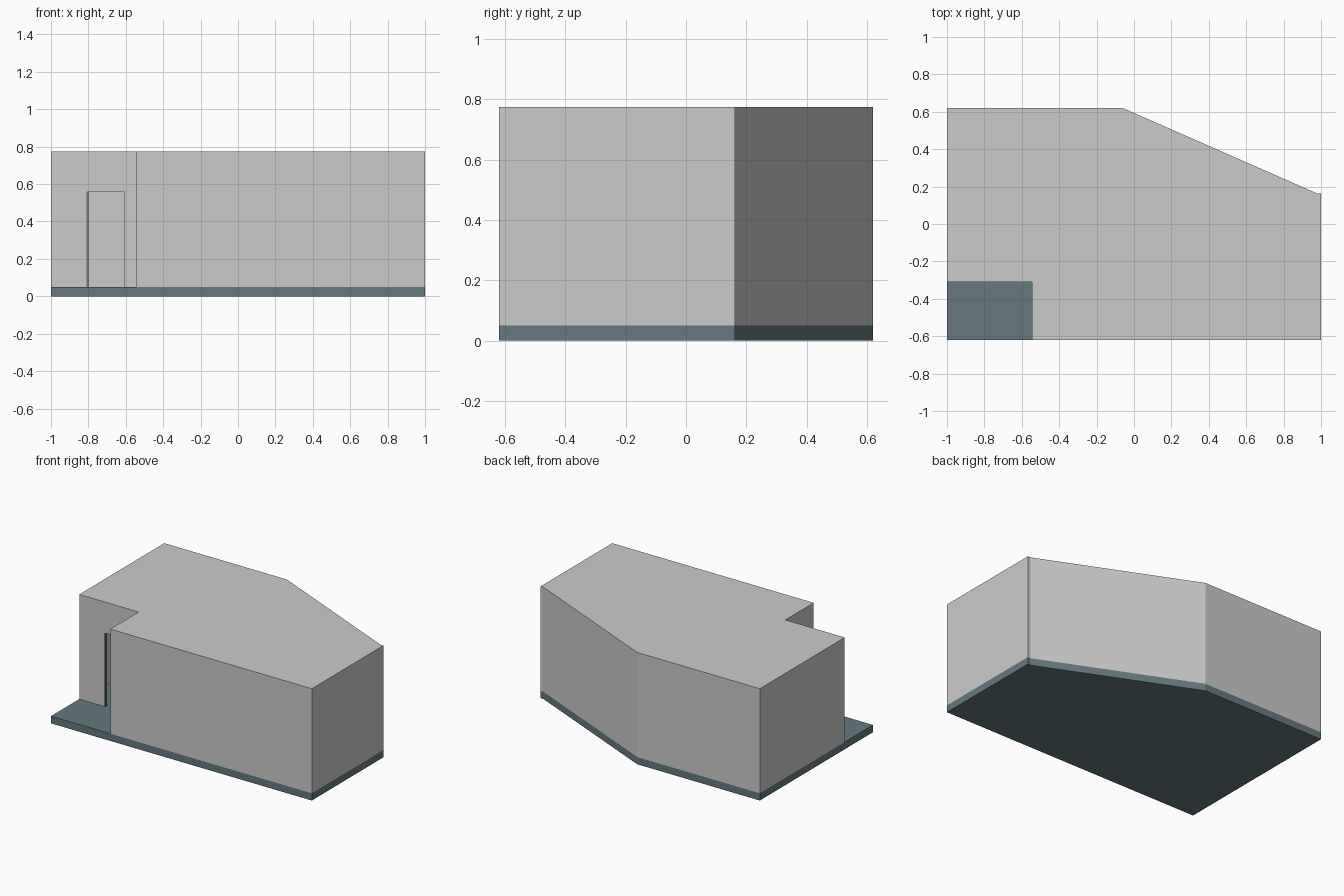
import bpy, bmesh

if "Cube" in bpy.data.objects:
    bpy.data.objects.remove(bpy.data.objects["Cube"])


def prism(name, outline, z0, z1):
    """Extrude a counter-clockwise plan outline from z0 to z1."""
    bm = bmesh.new()
    base = bm.faces.new([bm.verts.new((x, y, z0)) for x, y in outline])
    top = bmesh.ops.extrude_face_region(bm, geom=[base], use_keep_orig=True)
    bmesh.ops.translate(bm, vec=(0, 0, z1 - z0),
                        verts=[v for v in top["geom"] if isinstance(v, bmesh.types.BMVert)])
    bmesh.ops.recalc_face_normals(bm, faces=bm.faces)
    mesh = bpy.data.meshes.new(name)
    bm.to_mesh(mesh)
    bm.free()
    obj = bpy.data.objects.new(name, mesh)
    bpy.context.collection.objects.link(obj)
    return obj


def rect(x0, x1, y0, y1):
    return [(x0, y0), (x1, y0), (x1, y1), (x0, y1)]


def cut(target, cutter):
    cutter.hide_render = True
    cutter.display_type = 'WIRE'
    mod = target.modifiers.new(cutter.name, 'BOOLEAN')
    mod.operation = 'DIFFERENCE'
    mod.solver = 'EXACT'
    mod.object = cutter
    # Bake the cut, then drop the helper
    bpy.context.view_layer.objects.active = target
    bpy.ops.object.modifier_apply(modifier=mod.name)
    bpy.data.objects.remove(cutter)


FLOOR, TOP, T = 0.05, 0.775, 0.02
back = [(1, 0.163), (0.98, 0.163), (-0.06, 0.62), (-1, 0.62)]

# Foundation slab, full plan including the porch corner
slab = prism("foundation_slab", [(-1, -0.62), (1, -0.62)] + back, 0, FLOOR)
mat = bpy.data.materials.new("slate_blue")
mat.diffuse_color = (0.13, 0.19, 0.21, 1)
mat.use_nodes = True
mat.node_tree.nodes["Principled BSDF"].inputs["Base Color"].default_value = mat.diffuse_color
slab.data.materials.append(mat)

# Walls and flat roof as one thin shell, notched at the porch
walls = prism("walls_and_roof",
              [(-1, -0.31), (-0.545, -0.31), (-0.545, -0.62), (1, -0.62)] + back,
              FLOOR, TOP)
room = [(-1 + T, -0.31 + T), (-0.545 + T, -0.31 + T), (-0.545 + T, -0.62 + T),
        (1 - T, -0.62 + T), (1 - T, 0.141), (-0.064, 0.62 - T), (-1 + T, 0.62 - T)]
cut(walls, prism("room_cutter", room, FLOOR - 0.02, TOP - T))

# Doorway facing the porch
cut(walls, prism("door_cutter", rect(-0.81, -0.61, -0.36, -0.26), FLOOR - 0.02, 0.56))

# Narrow door stop on the hinge side
stop = prism("door_stop", rect(-0.81, -0.80, -0.31, -0.29), FLOOR, 0.56)
wood = bpy.data.materials.new("olive_brown")
wood.diffuse_color = (0.2, 0.18, 0.1, 1)
wood.use_nodes = True
wood.node_tree.nodes["Principled BSDF"].inputs["Base Color"].default_value = wood.diffuse_color
stop.data.materials.append(wood)
